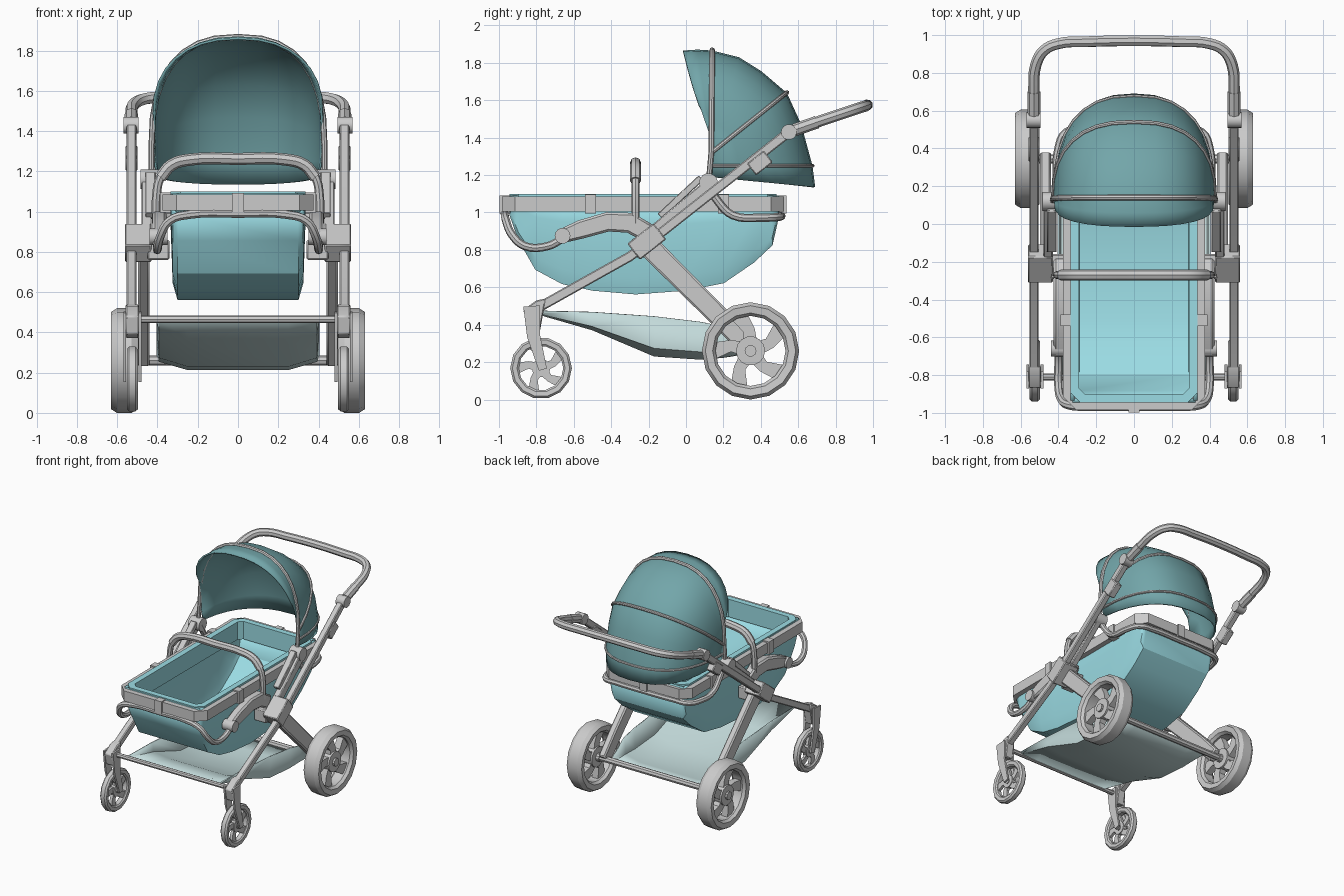
import bpy, bmesh
from math import sin, cos, pi, copysign
from mathutils import Vector as V

if "Cube" in bpy.data.objects:
    bpy.data.objects.remove(bpy.data.objects["Cube"])


def finish(ob, mirror=False, thick=0, bevel=0, mat=None):
    if thick:
        m = ob.modifiers.new("thick", 'SOLIDIFY')
        m.thickness, m.offset = thick, 0
    if bevel:
        m = ob.modifiers.new("bevel", 'BEVEL')
        m.width, m.segments = bevel, 1
    if mirror:
        ob.modifiers.new("mirror", 'MIRROR').use_mirror_merge = False
    if mat:
        ob.data.materials.append(mat)
    return ob


def to_object(name, bm):
    bmesh.ops.recalc_face_normals(bm, faces=bm.faces)
    me = bpy.data.meshes.new(name)
    bm.to_mesh(me)
    bm.free()
    ob = bpy.data.objects.new(name, me)
    bpy.context.collection.objects.link(ob)
    return ob


def loft(name, rows, ring=False, loop=False, cap=False, **kw):
    bm = bmesh.new()
    g = [[bm.verts.new(p) for p in r] for r in rows]
    n, k = len(g), len(g[0])
    for i in range(n if loop else n - 1):
        for j in range(k if ring else k - 1):
            a, b = g[i], g[(i + 1) % n]
            bm.faces.new((a[j], a[(j + 1) % k], b[(j + 1) % k], b[j]))
    if cap:
        bm.faces.new(g[0])
        bm.faces.new(g[-1])
    return finish(to_object(name, bm), **kw)


def prism(name, polys, x0, x1, mirror=True, **kw):
    """Side-view outlines (y, z) extruded from x0 to x1."""
    bm = bmesh.new()
    for poly in polys:
        a = [bm.verts.new((x0, y, z)) for y, z in poly]
        b = [bm.verts.new((x1, y, z)) for y, z in poly]
        bm.faces.new(a)
        bm.faces.new(b)
        for i in range(len(a)):
            j = (i + 1) % len(a)
            bm.faces.new((a[i], a[j], b[j], b[i]))
    return finish(to_object(name, bm), mirror=mirror, **kw)


def strip(path, half):
    """Outline of a band along a side-view path; half is one width or one per point."""
    p = [V(q) for q in path]
    h = half if isinstance(half, (list, tuple)) else [half] * len(p)
    up, dn = [], []
    for i, q in enumerate(p):
        d = (p[min(i + 1, len(p) - 1)] - p[max(i - 1, 0)]).normalized()
        n = V((-d.y, d.x)) * h[i]
        up.append(tuple(q + n))
        dn.append(tuple(q - n))
    return up + dn[::-1]


def disc(y, z, r, n=14):
    return [(y + r * cos(2 * pi * i / n), z + r * sin(2 * pi * i / n)) for i in range(n)]


def tube(name, pts, r, both=False, mirror=False, curved=True, mat=None):
    """Round tube; both=True continues the path to the other side of x = 0."""
    if both:
        pts = list(pts) + [(-x, y, z) for x, y, z in pts[::-1] if x > 0]
    cu = bpy.data.curves.new(name, 'CURVE')
    cu.dimensions, cu.bevel_depth, cu.bevel_resolution = '3D', r, 2
    cu.use_fill_caps, cu.resolution_u = True, 4
    s = cu.splines.new('BEZIER' if curved else 'POLY')
    if curved:
        s.bezier_points.add(len(pts) - 1)
        for b, p in zip(s.bezier_points, pts):
            b.co = p
            b.handle_left_type = b.handle_right_type = 'AUTO'
    else:
        s.points.add(len(pts) - 1)
        for b, p in zip(s.points, pts):
            b.co = (*p, 1)
    ob = bpy.data.objects.new(name, cu)
    bpy.context.collection.objects.link(ob)
    bpy.ops.object.select_all(action='DESELECT')
    ob.select_set(True)
    bpy.context.view_layer.objects.active = ob
    bpy.ops.object.convert(target='MESH')
    return finish(bpy.context.view_layer.objects.active, mirror=mirror, mat=mat)


def material(name, *rgb):
    m = bpy.data.materials.new(name)
    m.diffuse_color = (*rgb, 1)
    m.use_nodes = True
    m.node_tree.nodes["Principled BSDF"].inputs["Base Color"].default_value = m.diffuse_color
    return m


teal = material("teal_fabric", 0.33, 0.72, 0.78)
dark = material("dark_teal_fabric", 0.17, 0.38, 0.40)
pale = material("pale_fabric", 0.56, 0.72, 0.72)


# wheels: lathed tyre, five spokes, hub
def wheel(name, x, y, z, R, w, n):
    prof = [(R, -.28), (R, .28), (.93 * R, .5), (.78 * R, .46), (.72 * R, .3),
            (.72 * R, -.3), (.78 * R, -.46), (.93 * R, -.5)]
    rows = [[(x + b * w, y + r * cos(2 * pi * i / n), z + r * sin(2 * pi * i / n)) for r, b in prof]
            for i in range(n)]
    loft(name + "_tyre", rows, ring=True, loop=True, mirror=True)
    spokes = []
    for i in range(5):
        a = 2 * pi * i / 5 + .3
        at = lambda r, t: (y + r * R * cos(a + t), z + r * R * sin(a + t))
        spokes.append(strip([at(.1, 0), at(.42, .08), at(.75, .32)], [.15 * R, .12 * R, .17 * R]))
    prism(name + "_spokes", spokes, x - .2 * w, x + .2 * w)
    prism(name + "_hub", [disc(y, z, .3 * R)], x - .3 * w, x + .3 * w)
    prism(name + "_cap", [disc(y, z, .12 * R, 10)], x - .5 * w, x + .42 * w)


wheel("rear_wheel", .565, .345, .26, .26, .13, 16)
wheel("front_wheel", .525, -.775, .168, .165, .055, 14)

# front forks
fork = strip([(-.825, .5), (-.815, .34), (-.765, .16)], [.045, .035, .022])
prism("fork_outer", [fork], .556, .57)
prism("fork_inner", [fork], .48, .494)
prism("fork_head", [[(-.87, .48), (-.85, .39), (-.78, .37), (-.76, .48), (-.75, .54), (-.8, .53)]],
      .492, .558, bevel=.006)

# chassis
prism("main_leg", [strip([(-.82, .475), (-.72, .53), (-.3, .765), (-.18, .855), (.55, 1.43)], .026)],
      .505, .553, bevel=.006)
prism("rear_leg", [strip([(-.2, .82), (.2, .42), (.35, .26)], [.06, .055, .05])], .44, .497, bevel=.01)
prism("leg_pivot", [strip([(-.28, .79), (-.14, .9)], .055)], .43, .562, bevel=.006)
prism("inner_pivot", [[(-.29, .76), (-.16, .76), (-.16, .86), (-.29, .86)]], .34, .45, bevel=.008)
prism("seat_slider", [strip([(-.24, .84), (.13, 1.15)], .034)], .43, .48, bevel=.006)
prism("seat_rail", [strip([(-.14, .98), (.08, 1.185)], .018)], .41, .46, bevel=.004)
prism("canopy_pivot", [disc(.12, 1.16, .05)], .39, .485)
prism("frame_clamp", [strip([(.35, 1.23), (.44, 1.3)], .04)], .5, .558, bevel=.006)
prism("handle_hinge", [disc(.55, 1.43, .042)], .495, .568)
tube("front_crossbar", [(.5, -.81, .465), (-.5, -.81, .465)], .018, curved=False)
tube("rear_axle", [(.52, .345, .26), (-.52, .345, .26)], .024, curved=False)

# handle
tube("handle", [(.53, .55, 1.43), (.53, .72, 1.49), (.52, .84, 1.53), (.475, .92, 1.557),
                (.4, .955, 1.568), (.25, .965, 1.572), (0, .97, 1.575)], .03, both=True)
tube("handle_sleeve", [(.53, .58, 1.441), (.53, .7, 1.483)], .034, mirror=True, curved=False)

# bassinet tub: cross-sections along y (y, lowest z)
rows = []
for y, zb in [(-.935, .99), (-.89, .86), (-.8, .7), (-.66, .625), (-.5, .59), (-.27, .57), (0, .59),
              (.2, .63), (.36, .74), (.455, .83), (.49, .99)]:
    h = 1.09 - zb
    half = [(.325, 1.09), (.325, 1.09 - .3 * h), (.315, zb + .15 * h), (.295, zb)]
    rows.append([(-x, y, z) for x, z in half] + [(x, y, z) for x, z in half[::-1]])
tub = loft("bassinet_tub", rows, mat=teal, thick=.02)
for i, nm in ((0, "front"), (-1, "back")):
    loft("bassinet_%s_panel" % nm, [rows[i][:4], rows[i][:3:-1]], mat=teal, thick=.02)


# bassinet rim
def outline(i, z, c):
    x, y0, y1 = .375 - i, -.985 + i, .525 - i
    return [(x - c, y0, z), (x, y0 + c, z), (x, y1 - c, z), (x - c, y1, z),
            (c - x, y1, z), (-x, y1 - c, z), (-x, y0 + c, z), (c - x, y0, z)]


loft("bassinet_rim", [outline(0, 1.005, .07), outline(0, 1.085, .07), outline(.05, 1.085, .04),
                      outline(.05, 1.005, .04)], ring=True, loop=True)
loft("rim_liner", [outline(.04, 1.07, .05), outline(.04, 1.1, .05), outline(.085, 1.1, .03),
                   outline(.085, .96, .03)], ring=True, mat=teal)
for i, y in enumerate((-.51, .2)):
    prism("rim_clip_%d" % i, [[(y - .03, .995), (y + .03, .995), (y + .03, 1.095), (y - .03, 1.095)]], .32, .388)
for nm, y in (("front", -.96), ("back", .5)):
    prism("rim_%s_clip" % nm, [[(y - .038, .995), (y + .038, .995), (y + .038, 1.092), (y - .038, 1.092)]],
          -.03, .03, mirror=False)

# carry tubes below the rim, and side arms
tube("front_loop", [(.4, -.66, .86), (.4, -.74, .82), (.4, -.86, .82), (.385, -.93, .88), (.34, -.962, .955),
                    (.24, -.968, .985), (0, -.97, .99)], .022, both=True)
tube("rear_loop", [(.41, .11, 1.16), (.41, .17, 1.06), (.41, .25, .985), (.4, .4, .972), (.36, .485, .975),
                   (.25, .505, .98), (0, .51, .98)], .022, both=True)
prism("side_arm", [strip([(-.69, .865), (-.56, .91), (-.42, .95), (-.3, .945), (-.2, .89)],
                         [.035, .05, .052, .055, .05])], .355, .425, bevel=.012)
prism("arm_joint", [disc(-.66, .875, .042)], .35, .44)

# bumper bar with padded grip
bar = [(.405, -.27, .94), (.405, -.27, 1.08), (.385, -.27, 1.17), (.33, -.27, 1.232), (.24, -.27, 1.258), (0, -.27, 1.262)]
tube("bumper_bar", bar, .022, both=True)
tube("bumper_grip", bar[2:], .03, both=True)


# canopy: fabric lofted through arches from base to apex
def arch(by, bz, ay, az, w, n=2.5, ey=1, N=16):
    pts = []
    for i in range(N + 1):
        c, s = cos(pi * i / N), max(sin(pi * i / N), 0)
        v = s ** (2 / n) if s > 1e-9 else 0
        pts.append((copysign(abs(c) ** (2 / n) * w, c), by + (ay - by) * v ** ey, bz + (az - bz) * v))
    return pts


fabric = [arch(.12, 1.48, -.015, 1.86, .42, 2.3, .7), arch(.13, 1.4, .06, 1.865, .42, 2.4),
          arch(.14, 1.34, .14, 1.86, .42), arch(.14, 1.33, .28, 1.825, .42),
          arch(.14, 1.325, .4, 1.75, .42), arch(.14, 1.32, .535, 1.635, .42),
          arch(.14, 1.29, .61, 1.47, .42), arch(.14, 1.25, .67, 1.25, .415), arch(.14, 1.19, .685, 1.135, .4)]
loft("canopy", fabric, mat=dark, thick=.012)
tube("canopy_front_hoop", [(.43, .12, 1.15)] + arch(.135, 1.32, .14, 1.868, .43) + [(-.43, .12, 1.15)],
     .015, curved=False)
tube("canopy_middle_hoop", arch(.13, 1.315, .54, 1.642, .428), .012, curved=False)
tube("canopy_rear_hoop", arch(.13, 1.25, .677, 1.25, .423), .01, curved=False)

# storage basket: (y, edge z, floor z)
rows = []
for y, zt, zb in [(-.8, .475, .462), (-.5, .468, .375), (-.17, .445, .235), (.08, .415, .218), (.2, .39, .228), (.34, .29, .25)]:
    half = [(.4, zt), (.39, zb + .2 * (zt - zb)), (.25, zb)]
    rows.append([(-x, y, z) for x, z in half] + [(x, y, z) for x, z in half[::-1]])
loft("storage_basket", rows, mat=pale, thick=.01)

# smooth shading with sharp edges kept
bpy.ops.object.select_all(action='SELECT')
bpy.context.view_layer.objects.active = tub
bpy.ops.object.shade_smooth_by_angle(angle=.5)
